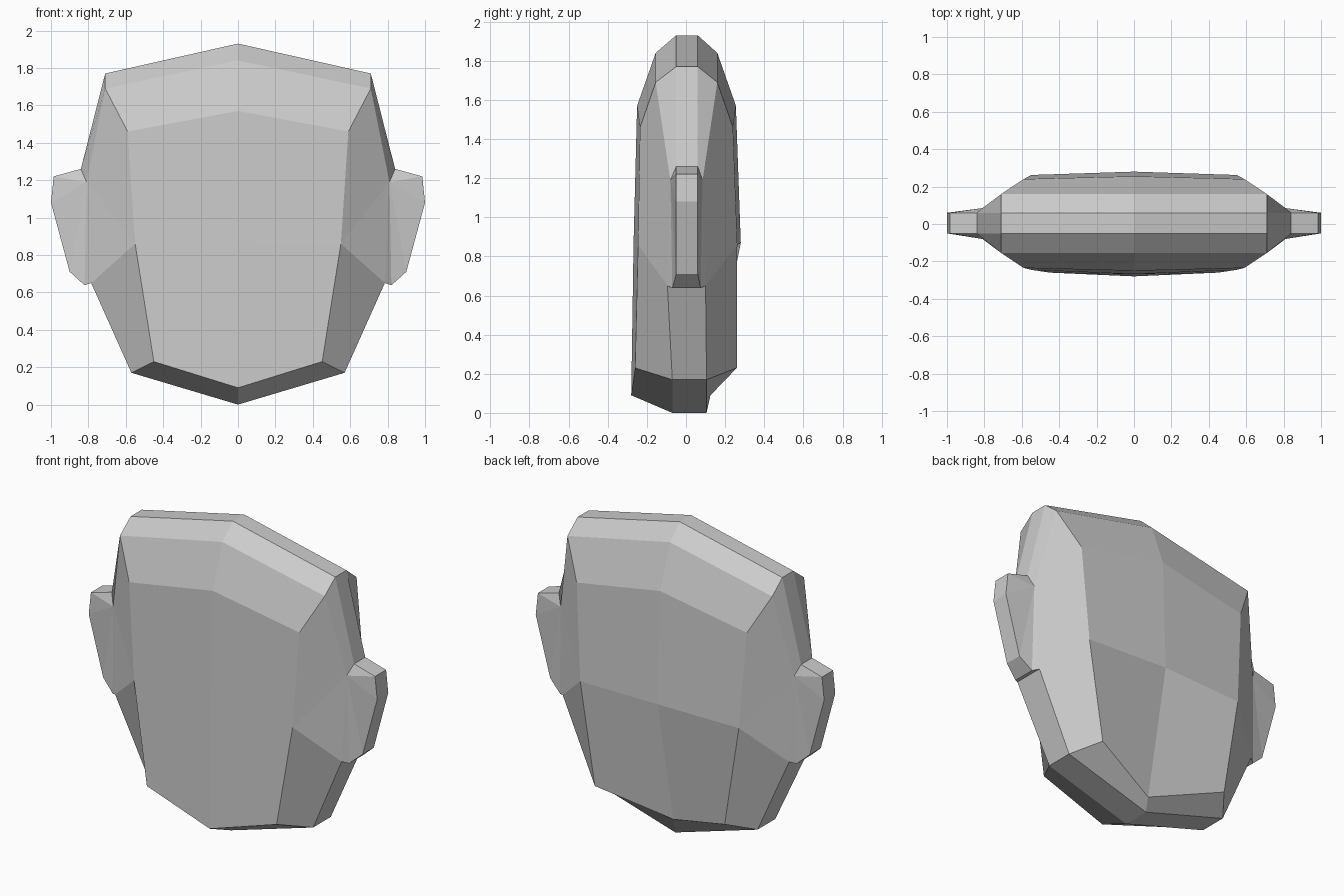
import bpy, bmesh

if "Cube" in bpy.data.objects:
    bpy.data.objects.remove(bpy.data.objects["Cube"])


def mirrored_shell(name, rings, close=False):
    """Loft rings of (x, z, y_front, y_back) front to back, then mirror across x."""
    rows = [[(x, yf, z) for x, z, yf, yb in r] for r in rings]
    rows += [[(x, yb, z) for x, z, yf, yb in r] for r in reversed(rings)]
    bm = bmesh.new()
    grid = [[bm.verts.new(p) for p in row] for row in rows]
    for a, b in zip(grid, grid[1:]):
        for i in range(len(a) - 1):
            bm.faces.new((a[i], a[i + 1], b[i + 1], b[i]))
    # repeated points collapse quads to triangles
    bmesh.ops.remove_doubles(bm, verts=bm.verts, dist=0.0005)
    if close:
        bmesh.ops.holes_fill(bm, edges=[e for e in bm.edges if e.is_boundary], sides=0)
    bmesh.ops.recalc_face_normals(bm, faces=bm.faces)
    me = bpy.data.meshes.new(name)
    bm.to_mesh(me)
    bm.free()
    ob = bpy.data.objects.new(name, me)
    bpy.context.collection.objects.link(ob)
    mod = ob.modifiers.new("mirror", 'MIRROR')
    mod.use_clip = True
    return ob


# Shared corners: temple, ear root top and bottom, jaw, chin
temple = (.71, 1.77, -.05, .06)
ear_peak = (.84, 1.26, -.05, .06)
ear_top = (.81, 1.19, -.08, .085)
ear_low = (.785, .65, -.095, .10)
jaw = (.57, .17, -.07, .105)
chin = (0, 0, -.07, .105)

# Flattened head: spine, face plateau, crease and outer rim, each crown to chin
crown = (0, 1.57, -.25, .255)
centre = (0, .87, -.268, .28)
mouth = (0, .09, -.28, .125)
cheek = (.55, .86, -.245, .262)
spine = [crown, crown, centre, centre, mouth, mouth]
plateau = [crown, (.59, 1.46, -.235, .24), cheek, cheek, (.45, .23, -.26, .26), mouth]
crease = [(0, 1.84, -.155, .16), (.71, 1.69, -.155, .16), ear_top, ear_low, jaw, chin]
rim = [(0, 1.93, -.05, .06), temple, ear_peak, ear_low, jaw, chin]
mirrored_shell("head", [spine, plateau, crease, rim])

# Ears: a flat fan from the root, with a wall around the outline
outline = [ear_peak, (.985, 1.22, -.05, .06), (1.0, 1.08, -.05, .06),
           (.9, .71, -.05, .06), (.82, .638, -.07, .075), ear_low]
mirrored_shell("ears", [[ear_top] * len(outline), outline], close=True)
